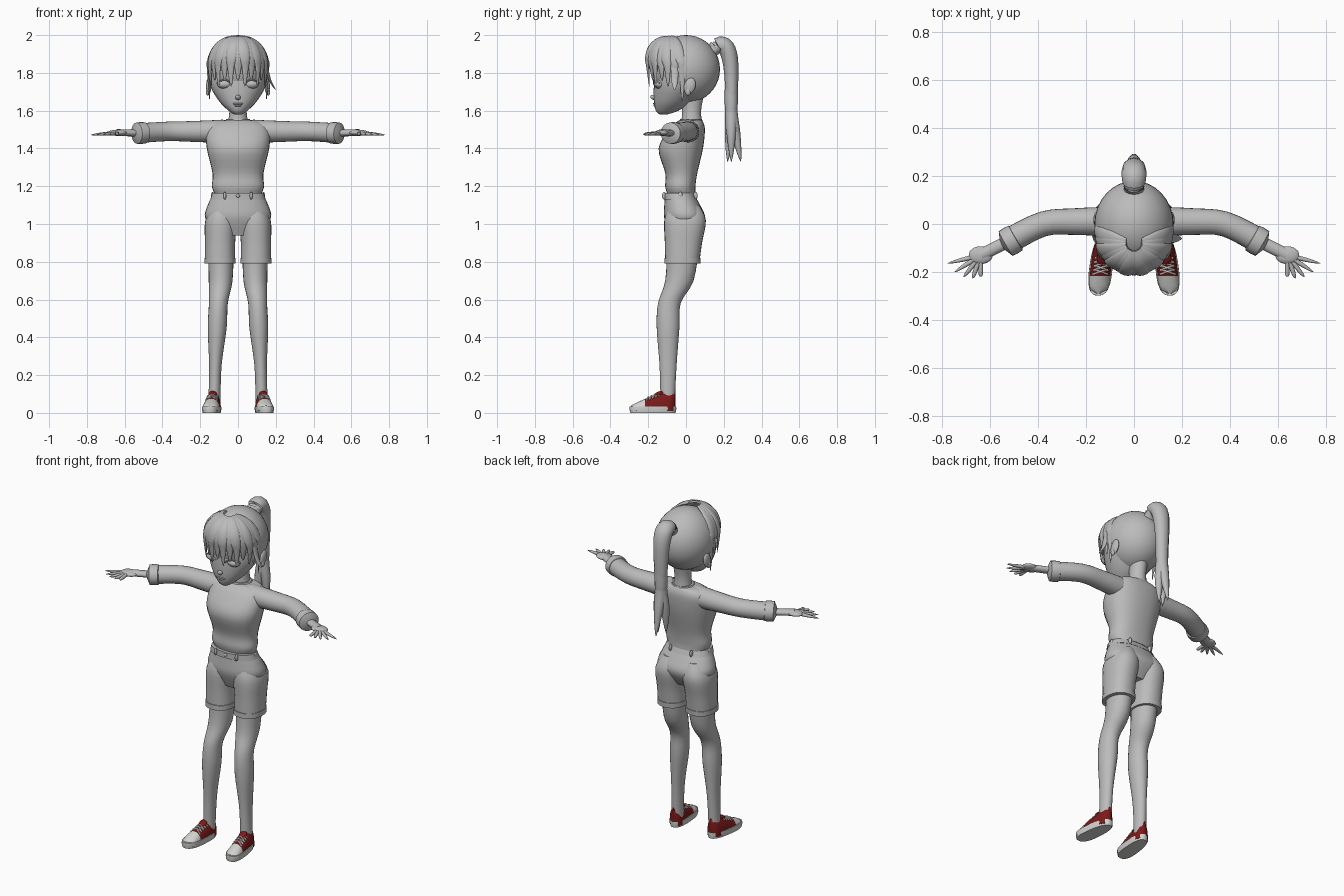
import bpy, bmesh, math
from mathutils import Vector, Matrix

cube = bpy.data.objects.get("Cube")
if cube:
    bpy.data.objects.remove(cube)


def material(name, red, green, blue):
    mat = bpy.data.materials.new(name)
    mat.use_nodes = True
    mat.diffuse_color = (red, green, blue, 1)
    shader = mat.node_tree.nodes["Principled BSDF"]
    shader.inputs["Base Color"].default_value = mat.diffuse_color
    shader.inputs["Roughness"].default_value = .8
    return mat


GREY = material("plain grey", .5, .5, .5)
RED = material("dark red canvas", .2, .01, .01)
WHITE = material("off white rubber", .65, .65, .63)
X, Y, Z = Vector((1, 0, 0)), Vector((0, 1, 0)), Vector((0, 0, 1))


def ring(centre, u, v, wide, deep, count=24, power=2):
    """Closed oval; a power above 2 makes it squarer."""
    points = []
    for i in range(count):
        angle = math.tau * i / count
        co, si = math.cos(angle), math.sin(angle)
        scale = (abs(co) ** power + abs(si) ** power) ** (-1 / power)
        points.append(Vector(centre) + u * (wide * co * scale) + v * (deep * si * scale))
    return points


def spline(rows, steps=4):
    """Smooth curve through every row of numbers."""
    rows = [Vector(row) for row in rows]
    ends = [rows[0]] + rows + [rows[-1]]
    curve = []
    for a, b, c, d in zip(ends, ends[1:], ends[2:], ends[3:]):
        for i in range(steps):
            t = i / steps
            curve.append(b + (c - a) * (t / 2) + (a * 2 - b * 5 + c * 4 - d) * (t * t / 2)
                         + (b * 3 - a - c * 3 + d) * (t ** 3 / 2))
    return curve + [rows[-1]]


def finish(bm, name, mats=(GREY,), mirror=False, rule=None):
    bmesh.ops.recalc_face_normals(bm, faces=bm.faces)
    for face in bm.faces:
        if rule:
            face.material_index = rule(face.calc_center_median())
    mesh = bpy.data.meshes.new(name)
    bm.to_mesh(mesh)
    bm.free()
    part = bpy.data.objects.new(name, mesh)
    bpy.context.collection.objects.link(part)
    for mat in mats:
        mesh.materials.append(mat)
    if mirror:
        part.modifiers.new("mirror", "MIRROR").use_mirror_merge = False
    bpy.ops.object.select_all(action="DESELECT")
    part.select_set(True)
    bpy.context.view_layer.objects.active = part
    bpy.ops.object.shade_smooth_by_angle(angle=math.radians(50))


def loft(name, rings, **options):
    bm = bmesh.new()
    loops = [[bm.verts.new(point) for point in points] for points in rings]
    for low, high in zip(loops, loops[1:]):
        for i in range(len(low)):
            bm.faces.new((low[i - 1], low[i], high[i], high[i - 1]))
    bm.faces.new(loops[0])
    bm.faces.new(loops[-1])
    finish(bm, name, **options)


def level(z, front, back, half, x=0):
    return x, (front + back) / 2, z, half, (back - front) / 2


def body(name, levels, power=2, steps=4, **options):
    rows = spline(levels, steps)
    loft(name, [ring(row[:3], X, Y, row[3], row[4], power=power) for row in rows], **options)


def tube(name, path, wide, thick, taper=lambda t: 1, up=lambda p: Z, count=12, **options):
    """Oval tube along a path; up gives the thin direction."""
    path = spline(path)
    last = len(path) - 1
    rings = []
    for i, point in enumerate(path):
        along = (path[min(i + 1, last)] - path[max(i - 1, 0)]).normalized()
        u = along.cross(up(point)).normalized()
        size = taper(i / last)
        rings.append(ring(point, u, u.cross(along), wide * size, thick * size, count))
    loft(name, rings, **options)


def ball(name, centre, size, tilt=0, **options):
    bm = bmesh.new()
    shape = Matrix.Translation(centre) @ Matrix.Rotation(tilt, 4, "X") @ Matrix.Diagonal((*size, 1))
    bmesh.ops.create_uvsphere(bm, u_segments=32, v_segments=20, radius=1, matrix=shape)
    finish(bm, name, **options)


def rounded(t):
    return max(.1, 1 - abs(2 * t - 1) ** 4) ** .5


def pointed(t):
    return max(.05, 1 - t ** 3)


def lock_shape(t):
    return max(.05, math.sin(math.pi * (.1 + .9 * t)) ** .7)


# Head, face and neck
SKULL = Vector((0, 0, 1.82))
ball("skull", SKULL, (.165, .18, .18))
body("face", [level(z=1.58, front=-.14, back=-.1, half=.02),
              level(z=1.6, front=-.16, back=-.04, half=.05),
              level(z=1.65, front=-.17, back=.03, half=.1),
              level(z=1.74, front=-.17, back=.1, half=.15),
              level(z=1.84, front=-.16, back=.1, half=.15)])
body("neck", [level(z=1.5, front=-.03, back=.09, half=.06),
              level(z=1.6, front=-.02, back=.08, half=.045),
              level(z=1.7, front=-.03, back=.1, half=.05)])
ball("eyes", (.07, -.14, 1.74), (.04, .03, .024), mirror=True)
tube("upper_lids", [(.03, -.17, 1.74), (.07, -.17, 1.765), (.11, -.14, 1.745)],
     wide=.004, thick=.004, mirror=True)
ball("nose", (0, -.17, 1.67), (.014, .02, .013), tilt=-.4)
ball("upper_lip", (0, -.165, 1.637), (.03, .01, .005))
ball("lower_lip", (0, -.162, 1.627), (.02, .01, .006))
ball("ears", (.155, .02, 1.73), (.014, .03, .044), tilt=-.3, mirror=True)
ball("ear_lobes", (.16, .01, 1.7), (.01, .015, .02), mirror=True)

# Fringe locks fanned from the crown over the forehead and temples
def outward(point):
    return point - SKULL + Y * .04


for k in range(-7, 8):
    turn = math.radians(14 * k)
    lift = .005 * (k % 2)
    path = []
    for degrees in range(12, 90, 15):
        reach, rise = math.sin(math.radians(degrees)), math.cos(math.radians(degrees))
        path.append(SKULL + Vector((math.sin(turn) * reach * (.155 + lift),
                                    -math.cos(turn) * reach * (.16 + lift) - .04 - .04 * rise,
                                    rise * .175)))
    drop = .07 + .03 * (k % 2) + .04 * max(0, abs(k) - 5)
    inward = outward(path[-1])
    inward.z = 0
    path.append(path[-1] - Z * drop - inward * .05)
    tube("fringe_lock", path, wide=.032, thick=.012, taper=lock_shape, up=outward)
tube("loose_wisp", [(.15, -.06, 1.84), (.17, -.06, 1.76), (.2, -.06, 1.71)],
     wide=.02, thick=.007, taper=pointed, up=lambda p: X)

# Ponytail with its tie and pointed strands
tube("hair_tie", [(0, .13, 1.91), (0, .17, 1.94)], wide=.042, thick=.034)
tube("ponytail", [(0, .14, 1.92), (0, .18, 1.95), (0, .22, 1.92), (0, .24, 1.8), (0, .24, 1.5)],
     wide=.052, thick=.045, up=lambda p: Y + Z * .7,
     taper=lambda t: max(.3, math.sin(math.pi * (.15 + .8 * t)) ** .5))
for tip_x, tip_y in ((-.02, .22), (0, .29), (.02, .24)):
    tube("ponytail_strand", [(0, .24, 1.75), (0, .24, 1.6), (tip_x, (tip_y + .24) / 2, 1.47),
                             (tip_x, tip_y, 1.33)],
         wide=.036, thick=.034, taper=pointed, up=lambda p: Y)

# Shirt with neckline, long sleeves and gathered cuffs
body("shirt", [level(z=1.16, front=-.1, back=.05, half=.125),
               level(z=1.2, front=-.11, back=.05, half=.138),
               level(z=1.27, front=-.11, back=.06, half=.135),
               level(z=1.4, front=-.145, back=.09, half=.165),
               level(z=1.5, front=-.09, back=.1, half=.168),
               level(z=1.54, front=-.05, back=.09, half=.13),
               level(z=1.55, front=-.03, back=.08, half=.07)], power=2.4)
body("neckline", [level(z=1.53, front=-.045, back=.09, half=.08),
                  level(z=1.556, front=-.03, back=.085, half=.062)])
tube("sleeves", [(.08, .01, 1.49), (.24, .01, 1.49), (.38, 0, 1.49), (.53, -.075, 1.48)],
     wide=.058, thick=.057, taper=lambda t: 1.1 - .2 * math.sin(2.2 * t), count=24, mirror=True)
tube("sleeve_cuffs", [(.48, -.05, 1.483), (.55, -.09, 1.48)],
     wide=.061, thick=.058, taper=rounded, count=24, mirror=True)

# Hands with fanned fingers
tube("wrists", [(.5, -.06, 1.48), (.6, -.11, 1.483), (.64, -.13, 1.484)],
     wide=.026, thick=.018, mirror=True)
PALM = Vector((.64, -.13, 1.483))
ball("palms", PALM, (.05, .037, .016), mirror=True)
for i, finger in enumerate(("little", "ring", "middle", "index", "thumb")):
    angle = math.radians(-14 - 19 * i)
    aim = Vector((math.cos(angle), math.sin(angle), -.08))
    tube(finger + "_fingers", [PALM + aim * .02, PALM + aim * .08, PALM + aim * (.145 - .014 * i)],
         wide=.01, thick=.01, taper=pointed, mirror=True)

# Shorts with waistband, loops, button and turned-up hems
body("shorts_seat", [level(z=1.16, front=-.11, back=.04, half=.13),
                     level(z=1.1, front=-.115, back=.075, half=.16),
                     level(z=1.03, front=-.115, back=.1, half=.173),
                     level(z=.94, front=-.08, back=.05, half=.1)], power=2.3)
body("shorts_legs", [level(z=1.1, front=-.09, back=.07, half=.05, x=.08),
                     level(z=1.02, front=-.115, back=.105, half=.083, x=.09),
                     level(z=.9, front=-.112, back=.085, half=.08, x=.095),
                     level(z=.79, front=-.11, back=.07, half=.08, x=.095)], power=2.3, mirror=True)
body("shorts_hems", [level(z=.82, front=-.115, back=.078, half=.083, x=.095),
                     level(z=.79, front=-.115, back=.076, half=.083, x=.095)],
     power=2.3, mirror=True)
body("waistband", [level(z=1.165, front=-.12, back=.045, half=.136),
                   level(z=1.13, front=-.12, back=.06, half=.147)], power=2.4)
for x, y in ((.07, -.115), (.07, .05), (.135, -.03)):
    ball("belt_loops", (x, y, 1.15), (.008, .012, .02), mirror=True)
ball("waist_button", (0, -.12, 1.15), (.01, .006, .01))

# Legs from thigh to ankle
body("legs", [level(z=.88, front=-.1, back=.07, half=.068, x=.09),
              level(z=.7, front=-.11, back=.04, half=.063, x=.092),
              level(z=.58, front=-.148, back=-.028, half=.05, x=.104),
              level(z=.45, front=-.155, back=-.035, half=.05, x=.11),
              level(z=.25, front=-.14, back=-.05, half=.033, x=.12),
              level(z=.05, front=-.135, back=-.06, half=.032, x=.125)], mirror=True)

# Shoes: rubber sole, canvas upper with rubber toe cap, laces
def splay(point):
    widen = 1 - .8 * (point.y + .17)
    return Vector((.12 - .1 * point.y + point.x * widen, point.y, max(point.z, .01)))


def sole_ring(z, grow):
    points = [splay(point) for point in ring((0, -.175, 0), X, Y, .044 + grow, .12 + grow, 32, 2.6)]
    return [Vector((point.x, point.y, z)) for point in points]


def upper_height(t):
    return .12 - .08 * t ** 1.5


loft("shoe_soles", [sole_ring(0, 0), sole_ring(.02, .004), sole_ring(.035, .003)],
     mats=(WHITE,), mirror=True)
upper = []
for i in range(17):
    t = i / 16
    width = .01 + .033 * (1 - abs(2 * t - 1) ** 5) ** .4
    upper.append([splay(point) for point in
                  ring((0, -.055 - .235 * t, .02), X, Z, width, upper_height(t) - .02, power=2.2)])
loft("shoe_uppers", upper, mats=(RED, WHITE), mirror=True, rule=lambda c: c.y < -.21)
ball("shoe_tongues", (.134, -.145, .1), (.022, .03, .012), tilt=.4, mats=(RED,), mirror=True)
for i in range(4):
    t = .4 + .07 * i
    top = Vector((0, -.055 - .235 * t, upper_height(t)))
    for side in (-1, 1):
        reach = X * side * .03
        tube("shoe_laces", [splay(top - reach + Vector((0, .008, -.012))), splay(top + Z * .003),
                            splay(top + reach + Vector((0, -.012, -.018)))],
             wide=.004, thick=.003, mats=(WHITE,), mirror=True)
